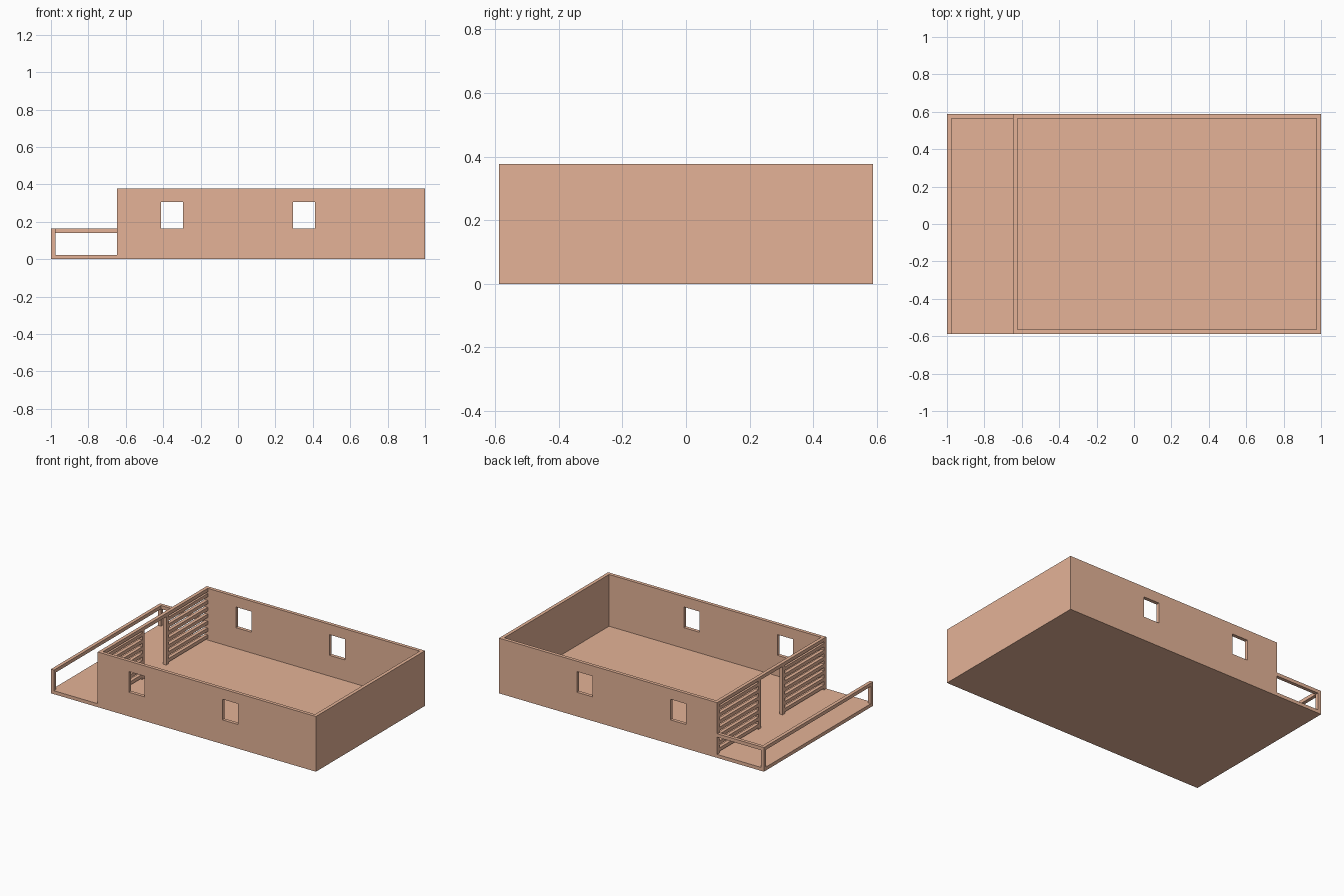
import bpy, bmesh
from mathutils import Vector

if "Cube" in bpy.data.objects:
    bpy.data.objects.remove(bpy.data.objects["Cube"])

U = 2 / 85  # one building module; the plan is 85 x 50 modules

mat = bpy.data.materials.new("terracotta")
mat.diffuse_color = (0.78, 0.45, 0.31, 1)
mat.use_nodes = True
mat.node_tree.nodes["Principled BSDF"].inputs["Base Color"].default_value = mat.diffuse_color


def finish(name, bm):
    bmesh.ops.recalc_face_normals(bm, faces=bm.faces)
    mesh = bpy.data.meshes.new(name)
    bm.to_mesh(mesh)
    bm.free()
    mesh.materials.append(mat)
    ob = bpy.data.objects.new(name, mesh)
    bpy.context.collection.objects.link(ob)
    return ob


def box(name, x, y, z):
    """Box from (min, max) ranges in modules."""
    bm = bmesh.new()
    bmesh.ops.create_cube(bm, size=1)
    for v in bm.verts:
        v.co = Vector([(r[0] + r[1]) / 2 + c * (r[1] - r[0])
                       for c, r in zip(v.co, (x, y, z))]) * U
    return finish(name, bm)


def panel(name, axis, start, us, zs, holes):
    """One-module-thick upright panel; holes are (column, row) cells left open."""
    bm = bmesh.new()

    def point(u, z):
        return Vector((u, start, z) if axis == "y" else (start, u, z)) * U

    grid = [[bm.verts.new(point(u, z)) for z in zs] for u in us]
    for i in range(len(us) - 1):
        for j in range(len(zs) - 1):
            if (i, j) not in holes:
                bm.faces.new((grid[i][j], grid[i + 1][j],
                              grid[i + 1][j + 1], grid[i][j + 1]))
    bmesh.ops.delete(bm, geom=[v for v in bm.verts if not v.link_faces], context="VERTS")
    ext = bmesh.ops.extrude_face_region(bm, geom=bm.faces[:], use_keep_orig=True)
    shift = Vector((0, 1, 0) if axis == "y" else (1, 0, 0)) * U
    for v in ext["geom"]:
        if isinstance(v, bmesh.types.BMVert):
            v.co += shift
    return finish(name, bm)


# Floor slab under house and porch
box("floor", (-42.5, 42.5), (-25, 25), (0, 1))

# Long walls, each with two windows
for name, y in (("front_wall", -25), ("back_wall", 24)):
    panel(name, "y", y, (-27.5, -17.5, -12.5, 12.5, 17.5, 42.5),
          (1, 7, 13, 16), {(1, 1), (3, 1)})

# Solid end wall
box("right_wall", (41.5, 42.5), (-24, 24), (1, 16))

# Slatted porch wall: frame with a central doorway
panel("door_wall_frame", "x", -27.5, (-24, -6, -5, 5, 6, 24),
      (1, 15, 16), {(0, 0), (2, 0), (4, 0)})

# Horizontal slats on both sides of the doorway
for side, y in (("front", (-24, -6)), ("back", (6, 24))):
    for i in range(7):
        z = 1.5 + 2 * i
        box(f"{side}_slat_{i + 1}", (-27.5, -26.5), y, (z, z + 1))

# Porch railing on the outer and back edges
panel("outer_railing", "x", -42.5, (-25, -24, 24, 25), (1, 6, 7), {(1, 0)})
box("back_railing", (-41.5, -27.5), (24, 25), (6, 7))
